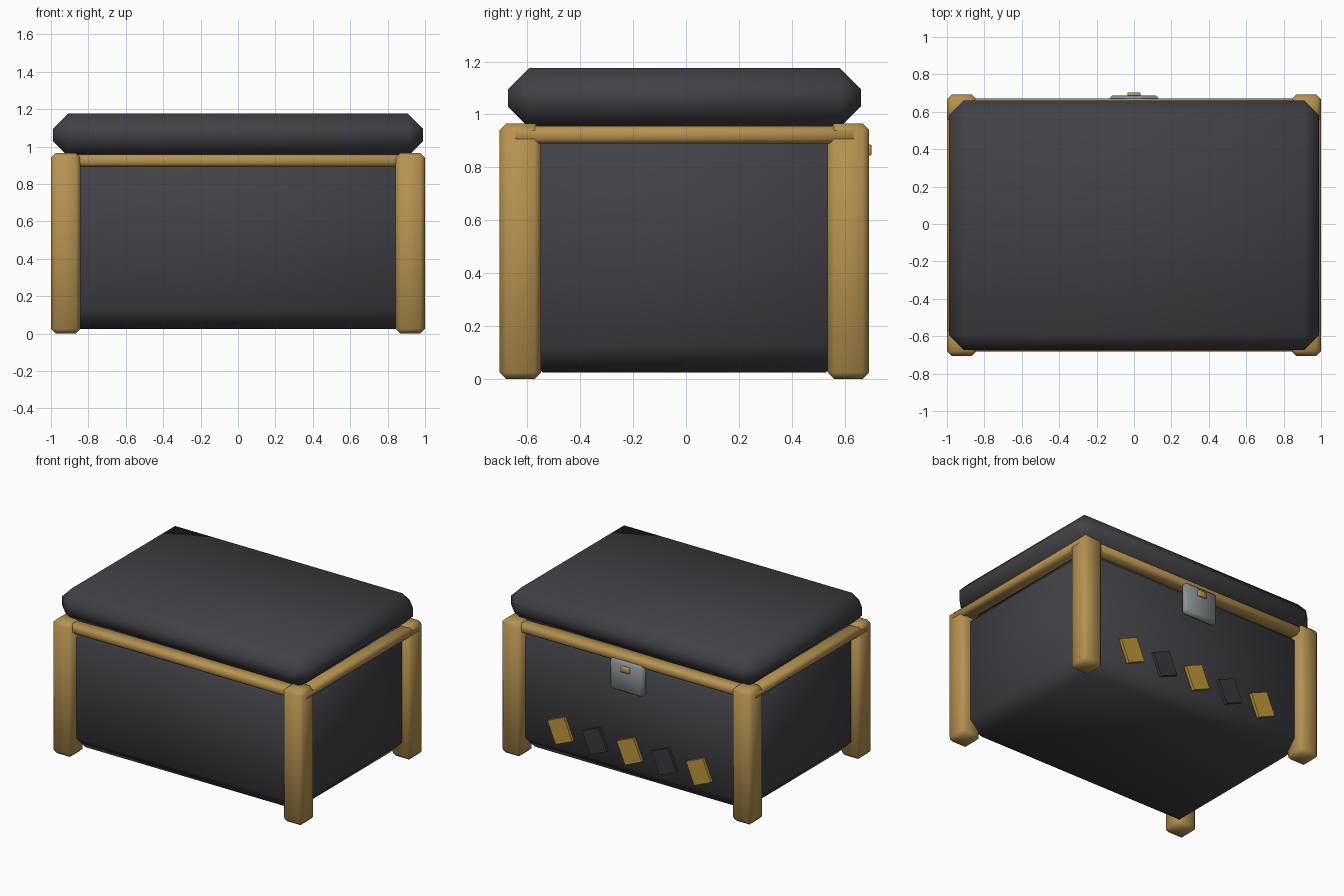
import bpy, bmesh, math
from mathutils import Matrix, Vector

if "Cube" in bpy.data.objects:
    bpy.data.objects.remove(bpy.data.objects["Cube"], do_unlink=True)


def material(name, rgb):
    m = bpy.data.materials.new(name)
    m.use_nodes = True
    m.diffuse_color = (*rgb, 1)
    m.node_tree.nodes["Principled BSDF"].inputs["Base Color"].default_value = (*rgb, 1)
    return m


charcoal = material("charcoal", (0.054, 0.053, 0.062))
brass = material("brass", (0.47, 0.29, 0.08))
steel = material("steel", (0.24, 0.28, 0.29))
bright_gold = material("bright_gold", (0.53, 0.31, 0.04))
dark_stripe = material("dark_stripe", (0.042, 0.042, 0.05))


def block(name, centre, size, bevel, mat, tilt=0):
    """Chamfered, smooth-shaded box, optionally tilted about the y axis."""
    bm = bmesh.new()
    bmesh.ops.create_cube(bm, size=1)
    bmesh.ops.scale(bm, vec=Vector(size), verts=bm.verts)
    if bevel:
        bmesh.ops.bevel(bm, geom=bm.edges[:], offset=bevel, segments=1, affect='EDGES')
        for f in bm.faces:
            f.smooth = True
    bmesh.ops.rotate(bm, matrix=Matrix.Rotation(tilt, 3, 'Y'), verts=bm.verts)
    mesh = bpy.data.meshes.new(name)
    bm.to_mesh(mesh)
    bm.free()
    mesh.materials.append(mat)
    obj = bpy.data.objects.new(name, mesh)
    obj.location = centre
    bpy.context.collection.objects.link(obj)
    return obj


MID_Y = -0.006  # the box sits slightly forward because the latch sticks out behind

# Box body and cushioned lid
block("body", (0, MID_Y, 0.49), (1.88, 1.27, 0.93), 0.1, charcoal)
block("lid", (0, MID_Y, 1.063), (1.98, 1.335, 0.225), 0.08, charcoal)

# Corner posts
for sx, x_name in ((-1, "right"), (1, "left")):
    for sy, y_name in ((-1, "front"), (1, "back")):
        block(f"{y_name}_{x_name}_post", (sx * 0.921, MID_Y + sy * 0.62, 0.483),
              (0.157, 0.157, 0.966), 0.025, brass)

# Top rails
for s, y_name, x_name in ((-1, "front", "right"), (1, "back", "left")):
    block(f"{y_name}_rail", (0, MID_Y + s * 0.627, 0.925), (1.8, 0.1, 0.066), 0.017, brass)
    block(f"{x_name}_rail", (s * 0.95, MID_Y, 0.923), (0.1, 1.31, 0.066), 0.017, brass)

# Latch on the back
block("latch_plate", (0, 0.66, 0.805), (0.27, 0.056, 0.23), 0.02, steel)
block("latch_button", (0, 0.688, 0.865), (0.07, 0.028, 0.042), 0.004, brass)

# Tilted alternating stripes on the back
for i in range(5):
    block(f"stripe_{i + 1}", ((i - 2) * 0.277, 0.638, 0.26), (0.145, 0.024, 0.17), 0,
          dark_stripe if i % 2 else bright_gold, math.radians(23))
